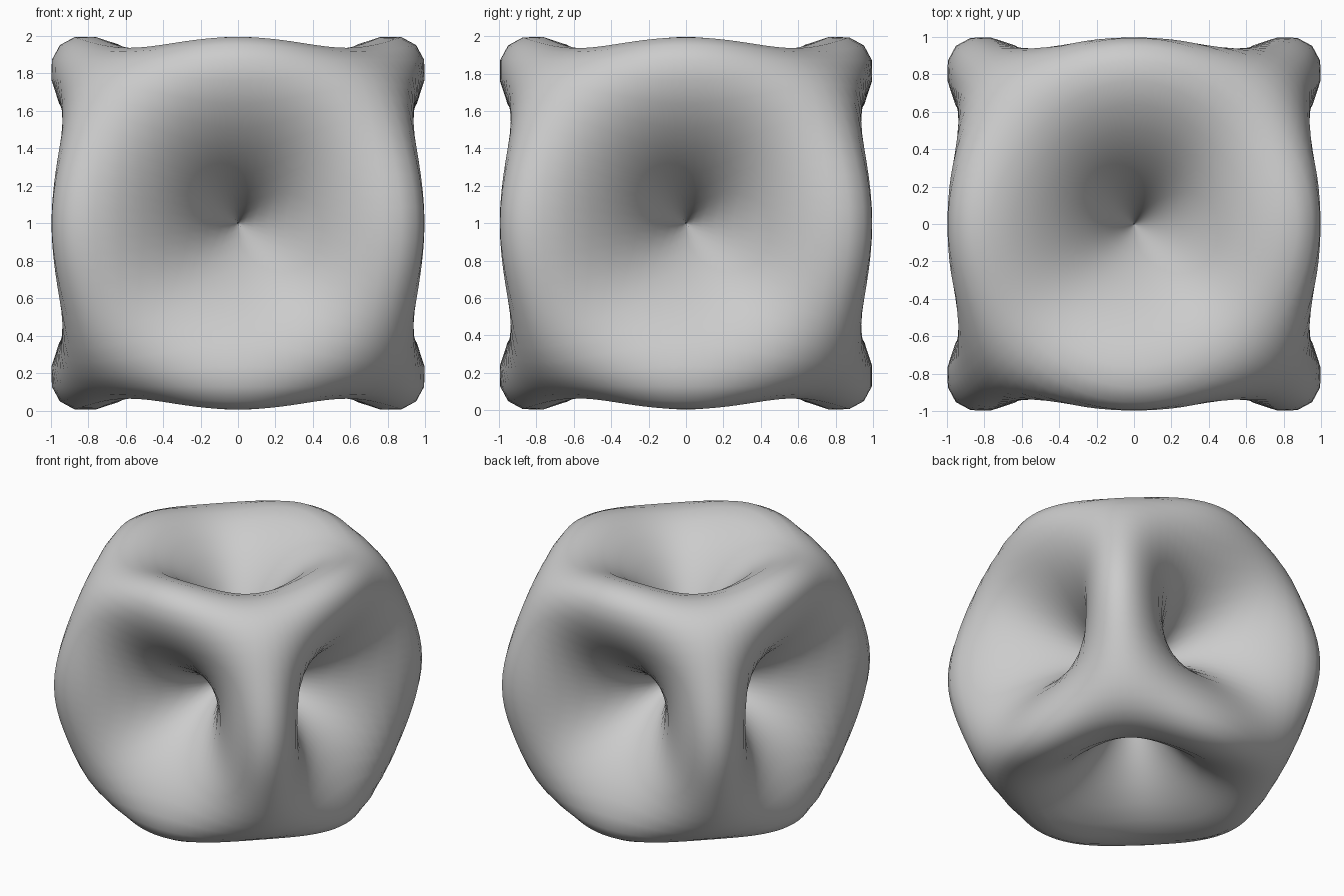
import bpy
import bmesh
from mathutils import Vector

cube = bpy.data.objects.get("Cube")
if cube:
    bpy.data.objects.remove(cube, do_unlink=True)

# Plain grey material
GREY = (0.6, 0.6, 0.6, 1.0)
mat = bpy.data.materials.new("light grey")
mat.use_nodes = True
mat.diffuse_color = GREY
mat.node_tree.nodes["Principled BSDF"].inputs["Base Color"].default_value = GREY

SCALE = 5.38     # makes the widest span two units
CORNER_CUT = 2.3  # lowers the eight corners to the level of the edges


def radius(d):
    """Zero along the six axes, highest along the twelve edge directions."""
    a, b, c = d.x ** 2, d.y ** 2, d.z ** 2
    return SCALE * (a * b + b * c + c * a - CORNER_CUT * a * b * c)


# Dimpled body: a sphere whose radius follows the direction
bm = bmesh.new()
bmesh.ops.create_uvsphere(bm, u_segments=96, v_segments=48, radius=1)
for v in bm.verts:
    d = v.co.normalized()
    v.co = d * radius(d) + Vector((0, 0, 1))
for f in bm.faces:
    f.smooth = True
mesh = bpy.data.meshes.new("dimpled_body")
bm.to_mesh(mesh)
bm.free()
mesh.materials.append(mat)
body = bpy.data.objects.new("dimpled_body", mesh)
bpy.context.collection.objects.link(body)
